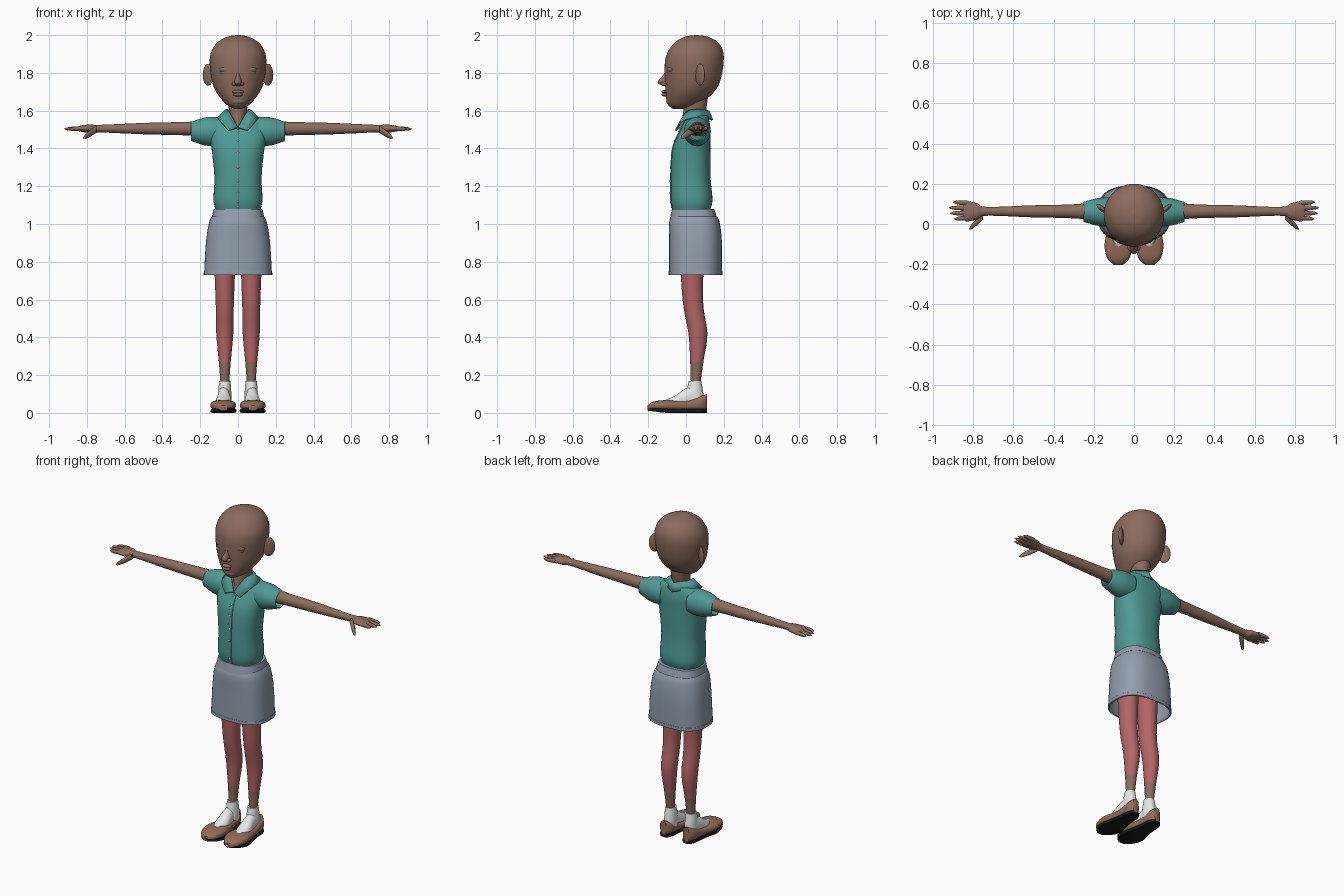
import bpy, bmesh, math
from mathutils import Matrix, Vector

default_cube = bpy.data.objects.get("Cube")
if default_cube:
    bpy.data.objects.remove(default_cube, do_unlink=True)


def make_material(name, red, green, blue):
    material = bpy.data.materials.new(name)
    material.use_nodes = True
    colour = (red, green, blue, 1)
    material.diffuse_color = colour
    material.node_tree.nodes["Principled BSDF"].inputs["Base Color"].default_value = colour
    return material


skin = make_material("brown skin", .26, .15, .11)
teal = make_material("teal cloth", .08, .32, .3)
grey = make_material("blue grey cloth", .29, .34, .42)
stocking = make_material("red stocking", .45, .13, .13)
white = make_material("white cotton", .8, .8, .8)
leather = make_material("brown leather", .29, .15, .1)
rubber = make_material("black rubber", .01, .01, .01)


def finish(name, bm, material, thickness=0, offset=-1):
    """Turn a bmesh into a smooth shaded object, optionally given thickness."""
    bmesh.ops.recalc_face_normals(bm, faces=bm.faces)
    mesh = bpy.data.meshes.new(name)
    bm.to_mesh(mesh)
    bm.free()
    mesh.materials.append(material)
    mesh.shade_smooth()
    mesh.set_sharp_from_angle(angle=math.radians(50))
    part = bpy.data.objects.new(name, mesh)
    bpy.context.collection.objects.link(part)
    if thickness:
        solidify = part.modifiers.new("thickness", 'SOLIDIFY')
        solidify.thickness = thickness
        solidify.offset = offset
    return part


def smooth_rows(rows, steps=6):
    """Pass a smooth curve through the rows, value by value."""
    result = []
    padded = [rows[0], *rows, rows[-1]]
    for before, start, end, after in zip(padded, padded[1:], padded[2:], padded[3:]):
        for step in range(steps):
            t = step / steps
            ease = t * t * (3 - 2 * t)
            leave = t * (1 - t) * (1 - t) / 2
            arrive = t * t * (t - 1) / 2
            result.append([b + (c - b) * ease + (c - a) * leave + (d - b) * arrive
                           for a, b, c, d in zip(before, start, end, after)])
    return result + [rows[-1]]


def signed_power(value, power):
    return math.copysign(abs(value) ** (2 / power), value)


def loft(name, rows, material, axis="z", side=1, power=2, sides=32,
         hollow=False, thickness=0):
    """Each row is a place on the axis, then the low and high ends of both other axes."""
    bm = bmesh.new()
    loops = []
    for place, low_a, high_a, low_b, high_b in smooth_rows(rows):
        loop = []
        for index in range(sides):
            turn = math.tau * index / sides
            across = signed_power(math.cos(turn), power)
            along = signed_power(math.sin(turn), power)
            a = (low_a + high_a + (high_a - low_a) * across) / 2
            b = (low_b + high_b + (high_b - low_b) * along) / 2
            x, y, z = {"x": (place, a, b), "y": (a, place, b), "z": (a, b, place)}[axis]
            loop.append(bm.verts.new((x * side, y, z)))
        loops.append(loop)
    for lower, upper in zip(loops, loops[1:]):
        for index in range(sides):
            bm.faces.new((lower[index - 1], lower[index], upper[index], upper[index - 1]))
    if not hollow:
        bm.faces.new(loops[0])
        bm.faces.new(loops[-1])
    return finish(name, bm, material, thickness)


def body(rows):
    """Symmetric rows from height, half width, front and back."""
    return [(z, -width, width, front, back) for z, width, front, back in rows]


def limb(rows, a, b):
    """Rows around a straight centre line from place and both radii."""
    return [(place, a - ra, a + ra, b - rb, b + rb) for place, ra, rb in rows]


def ball(name, centre, size, material, side=1, turn=0):
    bm = bmesh.new()
    bmesh.ops.create_uvsphere(bm, u_segments=24, v_segments=12, radius=1)
    bm.transform(Matrix.Scale(side, 4, Vector((1, 0, 0))) @ Matrix.Translation(centre)
                 @ Matrix.Rotation(turn, 4, 'Z') @ Matrix.Diagonal((*size, 1)))
    return finish(name, bm, material)


def finger(name, base, tip, radius, side):
    """A tapered, round-ended finger between two points."""
    rows = []
    for step in range(7):
        part = step / 6
        centre = Vector(base).lerp(Vector(tip), part)
        r = radius * math.sqrt(1.01 - part ** 3)
        rows.append((centre.x, centre.y - r, centre.y + r, centre.z - r, centre.z + r))
    loft(name, rows, skin, "x", side, sides=12)


# Head and neck
loft("head", body([(1.61, .02, -.07, 0), (1.64, .07, -.1, .08), (1.73, .13, -.11, .17),
                   (1.87, .15, -.11, .2), (1.95, .12, -.07, .18), (1.99, .06, -.01, .12),
                   (2, .01, .05, .06)]), skin, sides=48)
loft("neck", body([(1.5, .01, -.04, .08), (1.56, .04, -.02, .1), (1.7, .06, 0, .12)]), skin)

# Nose, mouth and chin
bridge = [(1.73, .01, -.12), (1.75, .02, -.15), (1.79, .01, -.12), (1.83, .01, -.1)]
loft("nose", body([(*row, -.08) for row in bridge]), skin)
ball("upper_lip", (0, -.11, 1.7), (.03, .02, .01), skin)
ball("lower_lip", (0, -.11, 1.685), (.025, .02, .01), skin)
ball("chin", (0, -.08, 1.65), (.04, .025, .02), skin)

# Shirt body and button strip
shirt = body([(1.08, .12, -.07, .13), (1.13, .13, -.08, .14), (1.25, .125, -.08, .13),
              (1.4, .14, -.07, .13), (1.5, .155, -.03, .13), (1.56, .12, 0, .12),
              (1.58, .06, .01, .11)])
loft("shirt_body", shirt, teal, power=2.4, sides=40)
strip = [(z, -.012, .012, front - .004, front + .02) for z, _, _, front, _ in shirt[:5]]
loft("button_strip", strip, teal, power=6)
for height, _, _, front, _ in smooth_rows(strip)[2::3]:
    ball("button", (0, front, height), (.005, .003, .005), white)

# Collar: a folded band mirrored about the open neck
fold = [(0, .12, 1.6), (.06, .06, 1.605), (.045, 0, 1.59), (0, -.04, 1.51)]
edge = [(0, .14, 1.55), (.1, .07, 1.565), (.095, -.02, 1.545), (.05, -.055, 1.495)]
bm = bmesh.new()
for side in (1, -1):
    inner, outer = [[bm.verts.new((x * side, y, z)) for x, y, z in smooth_rows(line)]
                    for line in (fold, edge)]
    for index in range(1, len(inner)):
        bm.faces.new((inner[index - 1], inner[index], outer[index], outer[index - 1]))
bmesh.ops.remove_doubles(bm, verts=bm.verts, dist=.001)
finish("collar", bm, teal, thickness=.008, offset=0)

# Skirt, hem and waistband
skirt = body([(.73, .18, -.09, .19), (.9, .17, -.09, .19), (1, .155, -.09, .18), (1.04, .14, -.08, .165)])
loft("skirt", skirt, grey, power=2.6, sides=48, hollow=True, thickness=.008)
hem = [(z, a - .002, b + .002, c - .002, d + .002) for z, a, b, c, d in (skirt[0], smooth_rows(skirt)[1])]
loft("skirt_hem", hem, grey, power=2.6, sides=48, hollow=True, thickness=.006)
loft("waistband", body([(1.03, .14, -.085, .165), (1.08, .13, -.075, .15)]), grey, power=2.6, sides=48)

for side, tag in ((1, "left"), (-1, "right")):
    # Ear, nostril and closed eye
    ball(tag + "_ear", (.158, .075, 1.79), (.036, .013, .058), skin, side, turn=.7)
    ball(tag + "_nostril", (.02, -.116, 1.742), (.012, .016, .011), skin, side)
    ball(tag + "_upper_eyelid", (.064, -.083, 1.817), (.036, .016, .017), skin, side, turn=.3)
    ball(tag + "_lower_eyelid", (.064, -.083, 1.802), (.033, .013, .011), skin, side, turn=.3)

    # Sleeve, arm and hand
    loft(tag + "_sleeve", limb([(.09, .07, .075), (.17, .07, .075), (.25, .05, .05)], .06, 1.49),
         teal, "x", side, hollow=True, thickness=.006)
    arm = [(.15, .05, .04), (.3, .035, .035), (.5, .03, .03), (.73, .022, .02),
           (.78, .04, .022), (.83, .05, .017), (.85, .04, .01)]
    loft(tag + "_arm", limb(arm, .063, 1.505), skin, "x", side)
    for index, reach in enumerate((.895, .915, .92, .9)):
        spread = index - 1.5
        finger(f"{tag}_finger_{index}", (.82, .067 + spread * .024, 1.506),
               (reach, .067 + spread * .028, 1.503), .012, side)
    finger(tag + "_thumb", (.75, .04, 1.5), (.82, -.025, 1.455), .018, side)

    # Leg: stocking above, bare shin below
    shape = [(.14, .05, .024), (.27, .057, .035), (.42, .063, .05), (.6, .036, .054), (.95, .03, .07)]
    leg = loft(tag + "_leg", [(z, .07 - r * .9, .07 + r * .9, y - r, y + r) for z, y, r in shape],
               stocking, side=side)
    leg.data.materials.append(skin)
    for face in leg.data.polygons:
        face.material_index = int(face.center.z < .27)

    # Sock: ankle and instep
    loft(tag + "_sock_ankle", limb([(.04, .035, .045), (.1, .035, .045), (.17, .03, .033)], .07, .047),
         white, side=side)
    instep = [(-.13, .02, .06), (-.06, .04, .09), (0, .035, .13), (.05, .03, .14), (.09, .02, .08)]
    loft(tag + "_sock_foot", [(y, .075 - w, .075 + w, .02, top) for y, w, top in instep],
         white, "y", side)

    # Shoe: upper and a flat sole that lifts at the toe
    shoe = [(-.205, .02, .04), (-.17, .055, .06), (-.1, .068, .068), (0, .048, .065),
            (.08, .04, .09), (.11, .02, .1)]
    loft(tag + "_shoe", [(y, .078 - w, .078 + w, .012, top) for y, w, top in shoe],
         leather, "y", side, power=2.6)
    sole = []
    for y, width, _ in shoe:
        lift = max(0, -y - .1) / 9
        sole.append((y, .077 - width, .077 + width, lift, lift + .02))
    loft(tag + "_sole", sole, rubber, "y", side, power=6)
